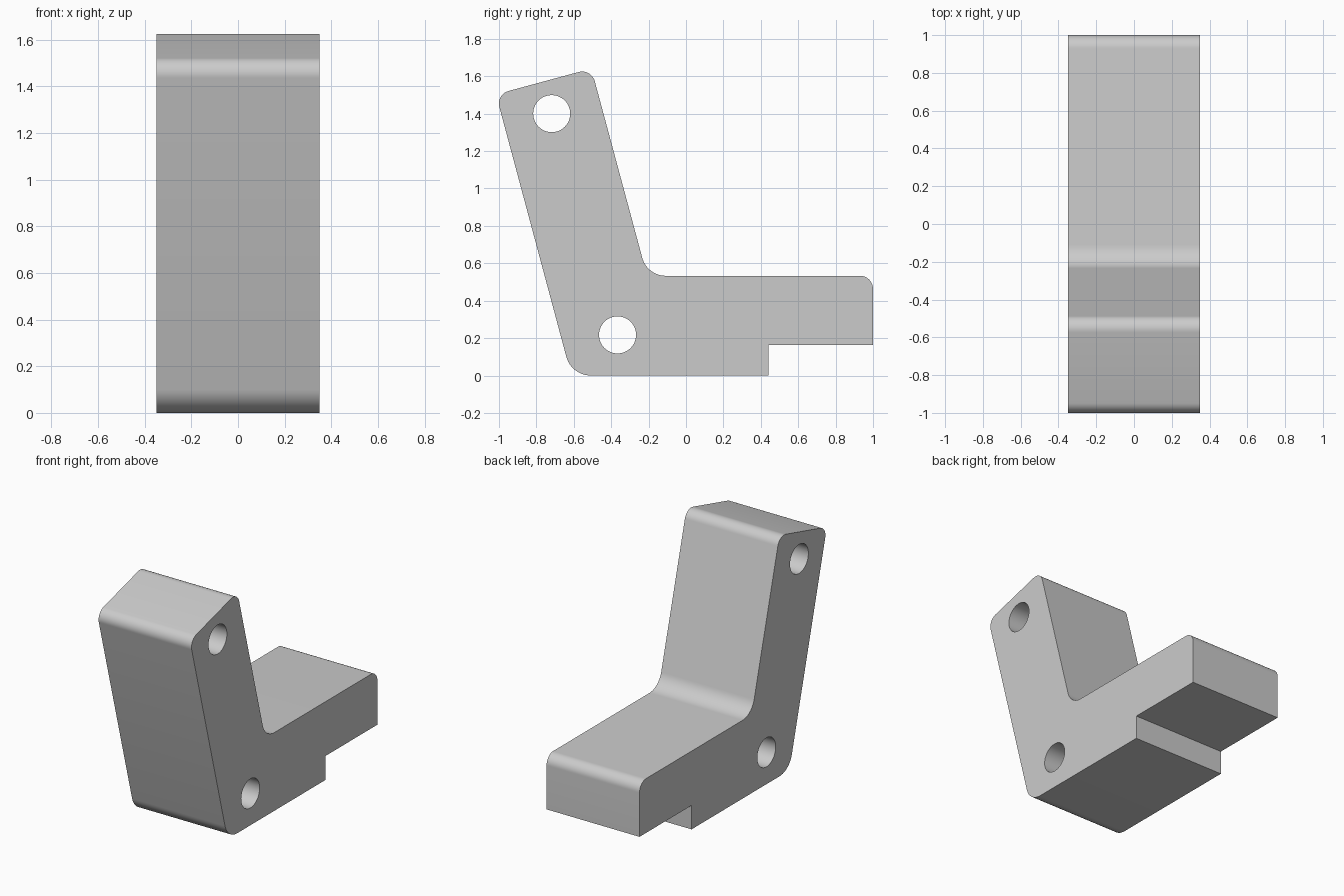
import bpy, bmesh
from math import tan, sin, radians
from mathutils import Vector

HALF_WIDTH = 0.35
HOLE_RADIUS = 0.099

if "Cube" in bpy.data.objects:
    bpy.data.objects.remove(bpy.data.objects["Cube"], do_unlink=True)

grey = bpy.data.materials.new("light grey")
grey.use_nodes = True
colour = (0.6, 0.6, 0.6, 1)
grey.diffuse_color = colour
grey.node_tree.nodes["Principled BSDF"].inputs["Base Color"].default_value = colour


def rounded(corners, steps=12):
    """Replace each (y, z, radius) corner with a tangent arc."""
    points = []
    for i, (y, z, radius) in enumerate(corners):
        corner = Vector((y, z))
        if not radius:
            points.append(corner)
            continue
        a = (Vector(corners[i - 1][:2]) - corner).normalized()
        b = (Vector(corners[(i + 1) % len(corners)][:2]) - corner).normalized()
        half = a.angle(b) / 2
        reach = radius / tan(half)
        centre = corner + (a + b).normalized() * radius / sin(half)
        start = (corner + a * reach - centre).normalized()
        end = (corner + b * reach - centre).normalized()
        points += [centre + start.slerp(end, s / steps) * radius for s in range(steps + 1)]
    return points


def extrude_profile(name, points, half_width):
    """Extrude a side profile across the width."""
    bm = bmesh.new()
    face = bm.faces.new([bm.verts.new((-half_width, p.x, p.y)) for p in points])
    extruded = bmesh.ops.extrude_face_region(bm, geom=[face], use_keep_orig=True)["geom"]
    bmesh.ops.translate(bm, vec=(2 * half_width, 0, 0),
                        verts=[g for g in extruded if isinstance(g, bmesh.types.BMVert)])
    bmesh.ops.recalc_face_normals(bm, faces=bm.faces)
    mesh = bpy.data.meshes.new(name)
    bm.to_mesh(mesh)
    bm.free()
    mesh.materials.append(grey)
    obj = bpy.data.objects.new(name, mesh)
    bpy.context.collection.objects.link(obj)
    return obj


# Bracket: leaning arm, flat foot and a step under the foot
bracket = extrude_profile("angled_bracket", rounded([
    (-0.613, 0, 0.135),
    (0.44, 0, 0),
    (0.44, 0.163, 0),
    (1, 0.163, 0),
    (1, 0.533, 0.07),
    (-0.208, 0.533, 0.13),
    (-0.506, 1.641, 0.07),
    (-1.016, 1.503, 0.07),
]), HALF_WIDTH)

# Pin holes through the arm and the heel
cutters = []
for label, y, z in (("arm", -0.718, 1.4), ("heel", -0.366, 0.217)):
    bpy.ops.mesh.primitive_cylinder_add(vertices=48, radius=HOLE_RADIUS, depth=1,
                                        location=(0, y, z), rotation=(0, radians(90), 0))
    cutter = bpy.context.object
    cutter.name = label + "_hole_cutter"
    cutter.data.materials.append(grey)
    cutter.hide_render = True
    cutters.append(cutter)
    cut = bracket.modifiers.new(label + "_hole", "BOOLEAN")
    cut.operation = "DIFFERENCE"
    cut.solver = "EXACT"
    cut.object = cutter

# Bake the holes in, then drop the cutters
bpy.ops.object.select_all(action="DESELECT")
bracket.select_set(True)
bpy.context.view_layer.objects.active = bracket
for name in bracket.modifiers.keys():
    bpy.ops.object.modifier_apply(modifier=name)
for cutter in cutters:
    bpy.data.objects.remove(cutter, do_unlink=True)
bpy.ops.object.shade_smooth_by_angle(angle=radians(30))
